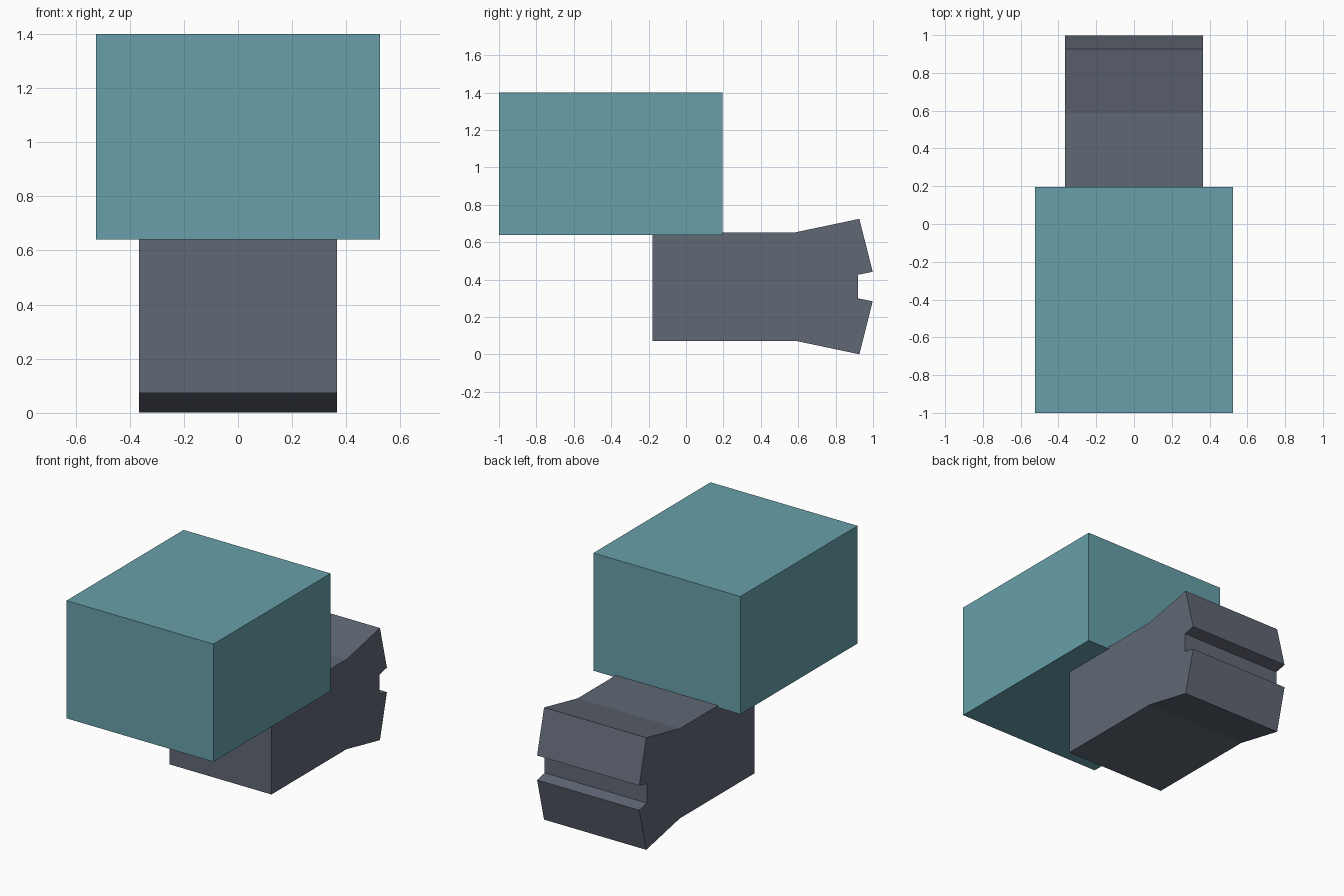
import bpy
import bmesh

cube = bpy.data.objects.get("Cube")
if cube:
    bpy.data.objects.remove(cube, do_unlink=True)


def material(name, rgb):
    mat = bpy.data.materials.new(name)
    mat.use_nodes = True
    mat.diffuse_color = (*rgb, 1)
    mat.node_tree.nodes["Principled BSDF"].inputs["Base Color"].default_value = (*rgb, 1)
    return mat


def extrude_profile(name, profile, half_width, mat):
    """Extrude a (y, z) side profile across x, centred on x = 0."""
    bm = bmesh.new()
    face = bm.faces.new([bm.verts.new((-half_width, y, z)) for y, z in profile])
    result = bmesh.ops.extrude_face_region(bm, geom=[face])
    moved = [v for v in result["geom"] if isinstance(v, bmesh.types.BMVert)]
    bmesh.ops.translate(bm, verts=moved, vec=(2 * half_width, 0, 0))
    bmesh.ops.recalc_face_normals(bm, faces=bm.faces)
    mesh = bpy.data.meshes.new(name)
    bm.to_mesh(mesh)
    bm.free()
    mesh.materials.append(mat)
    obj = bpy.data.objects.new(name, mesh)
    bpy.context.collection.objects.link(obj)
    return obj


teal = material("teal", (0.138, 0.352, 0.402))
slate = material("slate grey", (0.119, 0.138, 0.178))

# Upper block
block = [(-1, 0.64), (0.195, 0.64), (0.195, 1.4), (-1, 1.4)]
extrude_profile("upper_block", block, 0.525, teal)

# Lower body: flared, notched tail, mirrored about its mid height
MID = 0.363
upper = [(-0.18, 0.29), (0.585, 0.29), (0.927, 0.362), (0.998, 0.079), (0.92, 0.063)]
body = [(y, MID + h) for y, h in upper] + [(y, MID - h) for y, h in reversed(upper)]
extrude_profile("lower_body", body, 0.365, slate)
